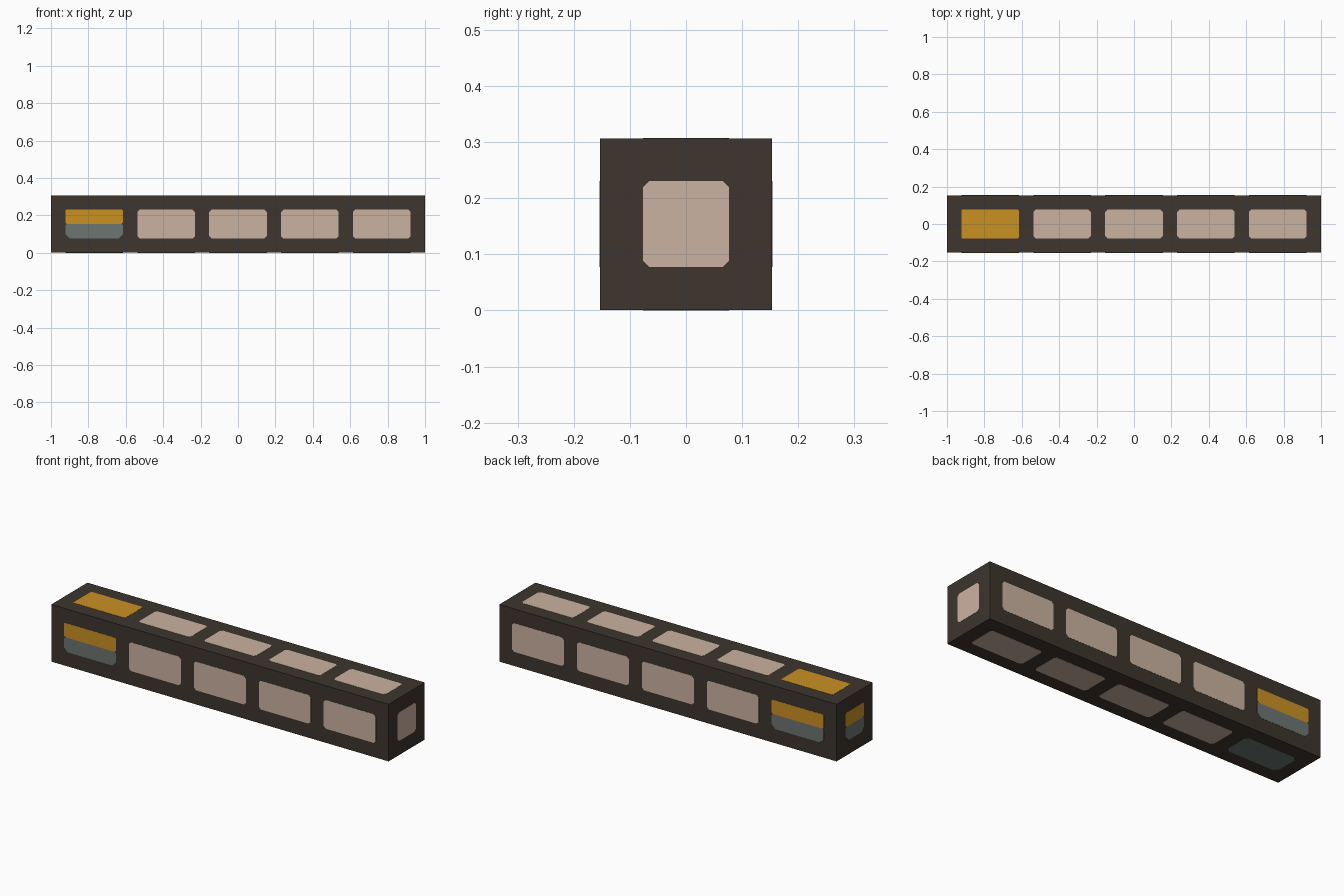
import bpy, bmesh
from mathutils import Vector

if "Cube" in bpy.data.objects:
    bpy.data.objects.remove(bpy.data.objects["Cube"])


def material(name, rgb):
    lin = [(c / 255 / 12.92) if c < 10 else ((c / 255 + 0.055) / 1.055) ** 2.4 for c in rgb]
    m = bpy.data.materials.new(name)
    m.diffuse_color = (*lin, 1)
    m.use_nodes = True
    m.node_tree.nodes["Principled BSDF"].inputs["Base Color"].default_value = m.diffuse_color
    return m


dark = material("dark_brown", (61, 53, 46))
pale = material("pale_beige", (203, 178, 161))
amber = material("amber", (202, 145, 34))
grey = material("slate_grey", (108, 117, 114))

PX = 2 / 26            # basic module of the layout
H = 4 * PX             # bar height and depth
T = 0.001              # how far the inlays stand proud


def add_object(name, bm, mat):
    bmesh.ops.recalc_face_normals(bm, faces=bm.faces)
    me = bpy.data.meshes.new(name)
    bm.to_mesh(me)
    bm.free()
    me.materials.append(mat)
    ob = bpy.data.objects.new(name, me)
    bpy.context.collection.objects.link(ob)
    return ob


def inlay(name, centre, normal, u, v, w, h, mat, low=0.012, high=0.012):
    """Thin plate with clipped corners; low/high are the clips at the -v and +v ends."""
    c, n, u, v = map(Vector, (centre, normal, u, v))
    a, b = w / 2, h / 2
    pts = [(-a + low, -b), (a - low, -b), (a, -b + low), (a, b - high),
           (a - high, b), (-a + high, b), (-a, b - high), (-a, -b + low)]
    bm = bmesh.new()
    face = bm.faces.new([bm.verts.new(c - n * T + u * p + v * q) for p, q in pts])
    ext = bmesh.ops.extrude_face_region(bm, geom=[face], use_keep_orig=True)
    verts = [g for g in ext["geom"] if isinstance(g, bmesh.types.BMVert)]
    bmesh.ops.translate(bm, verts=verts, vec=n * T)
    add_object(name, bm, mat)


def two_tone(name, centre, normal, u, w):
    """Amber upper half and grey lower half, on an upright face."""
    c = Vector(centre)
    up = Vector((0, 0, PX / 2))
    inlay(name + "_upper", c + up, normal, u, (0, 0, 1), w, PX, amber, 0.008, 0.005)
    inlay(name + "_lower", c - up, normal, u, (0, 0, 1), w, PX, grey, 0.022, 0.006)


# Solid bar
bm = bmesh.new()
bmesh.ops.create_cube(bm, size=1)
for vert in bm.verts:
    vert.co.x *= 2 - 2 * T
    vert.co.y *= H - 2 * T
    vert.co.z = vert.co.z * (H - 2 * T) + H / 2
add_object("bar", bm, dark)

X, Y, Z = (1, 0, 0), (0, 1, 0), (0, 0, 1)

# Five panels on each long side; the first one is amber and grey
for i in range(5):
    x = -1 + PX * (3 + 5 * i)
    for side, s in (("front", -1), ("back", 1)):
        c = (x, s * H / 2, H / 2)
        if i == 0:
            two_tone(f"{side}_panel_1", c, (0, s, 0), X, 4 * PX)
        else:
            inlay(f"{side}_panel_{i + 1}", c, (0, s, 0), X, Z, 4 * PX, 2 * PX, pale)
    clip = 0.005 if i == 0 else 0.012
    inlay(f"top_panel_{i + 1}", (x, 0, H), Z, X, Y, 4 * PX, 2 * PX,
          pale if i else amber, clip, clip)
    clip = 0.022 if i == 0 else 0.012
    inlay(f"bottom_panel_{i + 1}", (x, 0, 0), (0, 0, -1), X, Y, 4 * PX, 2 * PX,
          pale if i else grey, clip, clip)

# End panels
inlay("right_end_panel", (1, 0, H / 2), X, Y, Z, 2 * PX, 2 * PX, pale)
two_tone("left_end_panel", (-1, 0, H / 2), (-1, 0, 0), Y, 2 * PX)
